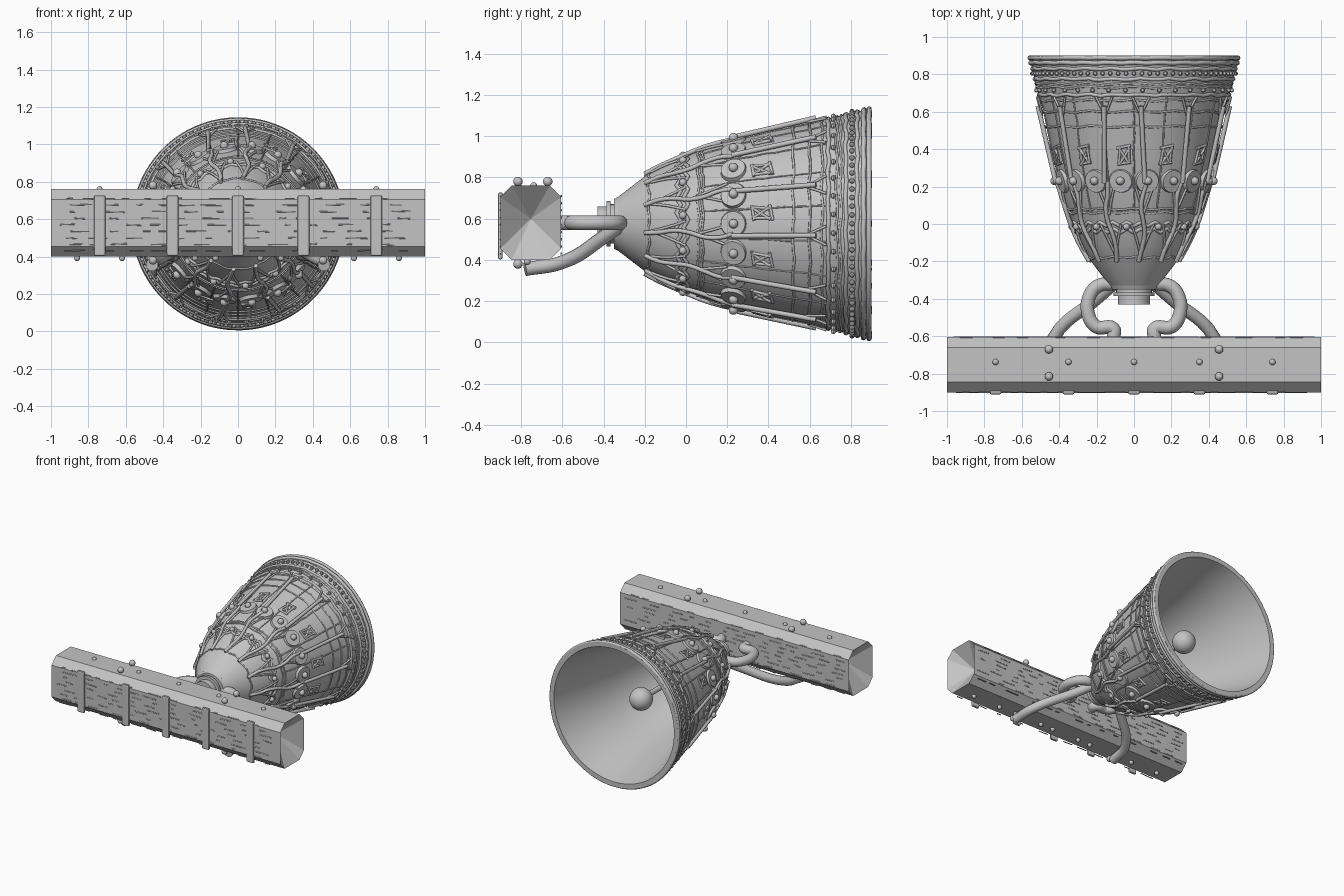
import bpy, bmesh, random
from math import sin, cos, pi, tau, radians
from mathutils import Vector, Matrix

random.seed(4)
if "Cube" in bpy.data.objects:
    bpy.data.objects.remove(bpy.data.objects["Cube"])

grey = bpy.data.materials.new("plain grey")
grey.use_nodes = True
grey.diffuse_color = (0.55, 0.55, 0.55, 1)
grey.node_tree.nodes["Principled BSDF"].inputs["Base Color"].default_value = grey.diffuse_color

AXIS = 0.575  # height of the bell's axis, which runs along y
PROFILE = [(-.33, .13), (-.2, .23), (-.1, .285), (0, .328), (.1, .365), (.2, .395),
           (.4, .445), (.6, .485), (.75, .525), (.9, .56)]


def radius(y):
    for (y0, r0), (y1, r1) in zip(PROFILE, PROFILE[1:]):
        if y <= y1:
            return r0 + (r1 - r0) * (y - y0) / (y1 - y0)
    return PROFILE[-1][1]


def on_bell(y, a, lift=0.0):
    r = radius(y) + lift
    return Vector((r * cos(a), y, AXIS + r * sin(a)))


def finish(name, bm, smooth=True):
    bmesh.ops.recalc_face_normals(bm, faces=bm.faces)
    mesh = bpy.data.meshes.new(name)
    bm.to_mesh(mesh)
    bm.free()
    mesh.materials.append(grey)
    ob = bpy.data.objects.new(name, mesh)
    bpy.context.collection.objects.link(ob)
    if smooth:
        bpy.ops.object.select_all(action='DESELECT')
        ob.select_set(True)
        bpy.context.view_layer.objects.active = ob
        bpy.ops.object.shade_smooth_by_angle(angle=radians(35))
    return ob


def lathe(name, points, steps=72):
    bm = bmesh.new()
    verts = [bm.verts.new((r, y, AXIS)) for y, r in points]
    edges = [bm.edges.new(pair) for pair in zip(verts, verts[1:])]
    bmesh.ops.spin(bm, geom=verts + edges, cent=(0, 0, AXIS), axis=(0, 1, 0),
                   angle=tau, steps=steps, use_duplicate=False)
    bmesh.ops.remove_doubles(bm, verts=bm.verts, dist=0.0005)
    return finish(name, bm)


def balls(name, spots, size, detail=10):
    bm = bmesh.new()
    for p in spots:
        bmesh.ops.create_uvsphere(bm, u_segments=detail, v_segments=detail * 2 // 3,
                                  radius=size, matrix=Matrix.Translation(p))
    return finish(name, bm)


def tubes(name, paths, size, closed=False, soft=False, sides=1):
    curve = bpy.data.curves.new(name, 'CURVE')
    curve.dimensions = '3D'
    curve.bevel_depth = size
    curve.bevel_resolution = sides
    curve.use_fill_caps = True
    curve.resolution_u = 6
    for path in paths:
        sp = curve.splines.new('BEZIER' if soft else 'POLY')
        pts = sp.bezier_points if soft else sp.points
        pts.add(len(path) - 1)
        for pt, co in zip(pts, path):
            if soft:
                pt.co = co
                pt.handle_left_type = pt.handle_right_type = 'AUTO'
            else:
                pt.co = (*co, 1)
        sp.use_cyclic_u = closed
        sp.use_smooth = True
    curve.materials.append(grey)
    ob = bpy.data.objects.new(name, curve)
    bpy.context.collection.objects.link(ob)
    return ob


def ring(y, lift=0.0, wave=0.0, count=0, jitter=0.0, n=108):
    return [on_bell(y + wave * sin(count * tau * i / n) + random.uniform(-jitter, jitter),
                    tau * i / n, lift) for i in range(n)]


def around(n, offset=0.0):
    return [radians(offset) + tau * i / n for i in range(n)]


# Bell body with a smooth hollow, and the stepped crown on its closed end
inner = [(y, r - 0.035) for y, r in reversed(PROFILE[1:])]
lathe("bell_body", [(-.33, 0)] + PROFILE + inner + [(-.24, .1), (-.25, 0)])
lathe("bell_crown", [(-.43, 0), (-.43, .085), (-.385, .085), (-.385, .11), (-.365, .11),
                     (-.365, .095), (-.35, .095), (-.35, .12), (-.32, .135), (-.32, 0)], 40)

# Clapper
tubes("clapper_rod", [[(0, -.26, AXIS), (0, .56, AXIS)]], .02, sides=3)
balls("clapper_ball", [(0, .56, AXIS)], .085, 28)

# Rim and shoulder rings
tubes("rim_rings", [ring(.888, 0, 0, 0, .001), ring(.862, .002, .002, 25)], .0125, True, sides=2)
tubes("heavy_rings", [ring(y, 0, .003, 22, .002) for y in (.83, .775, .69)], .011, True)
tubes("chevron_rings", [ring(y, .002, .011, 27) for y in (-.035, .0)], .01, True)
tubes("fine_rings", [ring(y, .001, .004, 13, .002)
                     for y in (-.18, .06, .08, .52, .6, .66, .73, .75)], .006, True)
balls("rim_beads", [on_bell(.805, a, .006) for a in around(80)], .013, 8)
balls("shoulder_beads", [on_bell(.715, a, .008) for a in around(36, 5)], .013, 8)
balls("waist_beads", [on_bell(-.015, a, .012) for a in around(12, 7)], .019)

# Round bosses, each a thin disc with a knob
bm = bmesh.new()
for a in around(18):
    tilt = Vector((cos(a), -.22, sin(a))).to_track_quat('Z', 'Y').to_matrix().to_4x4()
    bmesh.ops.create_cone(bm, cap_ends=True, segments=24, radius1=.066, radius2=.06, depth=.022,
                          matrix=Matrix.Translation(on_bell(.23, a, .004)) @ tilt)
finish("boss_discs", bm)
balls("boss_knobs", [on_bell(.23, a, .022) for a in around(18)], .023)

# Small latticed emblems
marks = []
for a in around(12, 7):
    def at(u, v):
        return on_bell(.37 + v * .05, a + u * .085, .004)
    for stroke in ([(-1, 1), (1, .7)], [(-1, -.8), (1, -1)], [(-.9, .8), (.6, -.9)],
                   [(.7, .7), (-.6, -.8)], [(-.7, .9), (-.7, -.8)], [(.5, .8), (.75, -.9)]):
        marks.append([at(*p) for p in stroke])
tubes("emblem_strokes", marks, .008)

# Straight rods on the flare, and branching stems toward the crown
rods, stems, twigs, seams = [], [], [], []
for i, a in enumerate(around(12, 22)):
    lean = random.uniform(-.09, .09)
    rods.append([on_bell(.22, a, .022), on_bell(.63, a + lean, .022)])
    stems.append([on_bell(-.2 + .43 * t / 6, a + .04 * sin(t * 1.4 + i), .014) for t in range(7)])
    for side in (-1, 1):
        twigs.append([on_bell(-.17 + .17 * t / 4, a + side * .045 * t, .008) for t in range(5)])
        twigs.append([on_bell(.05 + .15 * t / 4, a + side * .03 * t, .008) for t in range(5)])
        twigs.append([on_bell(.58 + .1 * t / 3, a + lean + side * .03 * t, .012) for t in range(4)])
for a in around(18, 10):
    seams.append([on_bell(.06 + .64 * t / 12, a + random.uniform(-.008, .008), .001)
                  for t in range(13)])
tubes("flare_rods", rods, .0125, sides=2)
tubes("crown_stems", stems, .012, soft=True)
tubes("twigs", twigs, .007)
tubes("seams", seams, .0045)

# Hanging loops and lower braces, one of each per side
loops, braces = [], []
for s in (-1, 1):
    loops.append([(s * x, y, .58) for x, y in
                  ((.11, -.61), (.11, -.56), (.2, -.55), (.245, -.48), (.235, -.38), (.19, -.33), (.1, -.32))])
    braces.append([(s * x, y, z) for x, y, z in
                   ((.12, -.33, .56), (.2, -.4, .51), (.43, -.61, .385), (.46, -.78, .355))])
tubes("hanging_loops", loops, .036, soft=True, sides=4)
tubes("lower_braces", braces, .034, soft=True, sides=4)

# Chamfered beam with hollowed, pyramid-shaped ends
Y0, Y1, Z0, Z1, C = -.9, -.605, .4, .76, .055
section = [(Y0 + C, Z0), (Y1 - C, Z0), (Y1, Z0 + C), (Y1, Z1 - C),
           (Y1 - C, Z1), (Y0 + C, Z1), (Y0, Z1 - C), (Y0, Z0 + C)]
bm = bmesh.new()
ends = [[bm.verts.new((x, y, z)) for y, z in section] for x in (-1, 1)]
tips = [bm.verts.new((x, (Y0 + Y1) / 2, .6)) for x in (-.86, .86)]
for i in range(8):
    j = (i + 1) % 8
    bm.faces.new((ends[0][i], ends[0][j], ends[1][j], ends[1][i]))
    for end, tip in zip(ends, tips):
        bm.faces.new((end[i], end[j], tip))
finish("beam", bm, smooth=False)

# Rounded straps across the front of the beam
STRAPS = (-.74, -.35, 0, .35, .74)
bm = bmesh.new()
for x in STRAPS:
    bmesh.ops.create_cube(bm, size=1, matrix=Matrix.Translation((x, Y0, .565))
                          @ Matrix.Diagonal((.062, .022, .325, 1)))
straps = finish("beam_straps", bm, smooth=False)
bevel = straps.modifiers.new("rounding", 'BEVEL')
bevel.width = .009
bevel.segments = 2

# Studs and bolts on the beam
studs = [(x, -.738, Z1) for x in STRAPS]
studs += [(x + d, -.77, Z0 - .008) for x in STRAPS for d in (-.12, .12)]
balls("beam_studs", studs, .017)
balls("beam_bolts", [(s * .455, y, z) for s in (-1, 1) for y in (-.67, -.815)
                     for z in (Z1 + .02, Z0 - .02)], .023, 14)

# Short grain lines along the front and back of the beam
grain = []
for y in (Y0, Y1):
    for row in range(9):
        z, x = .43 + row * .035, -.97 + random.uniform(0, .1)
        while x < .9:
            end = min(x + random.uniform(.03, .12), .97)
            grain.append([(x, y, z), (end, y, z + random.uniform(-.004, .004))])
            x = end + random.uniform(.03, .16)
tubes("beam_grain", grain, .0035)
